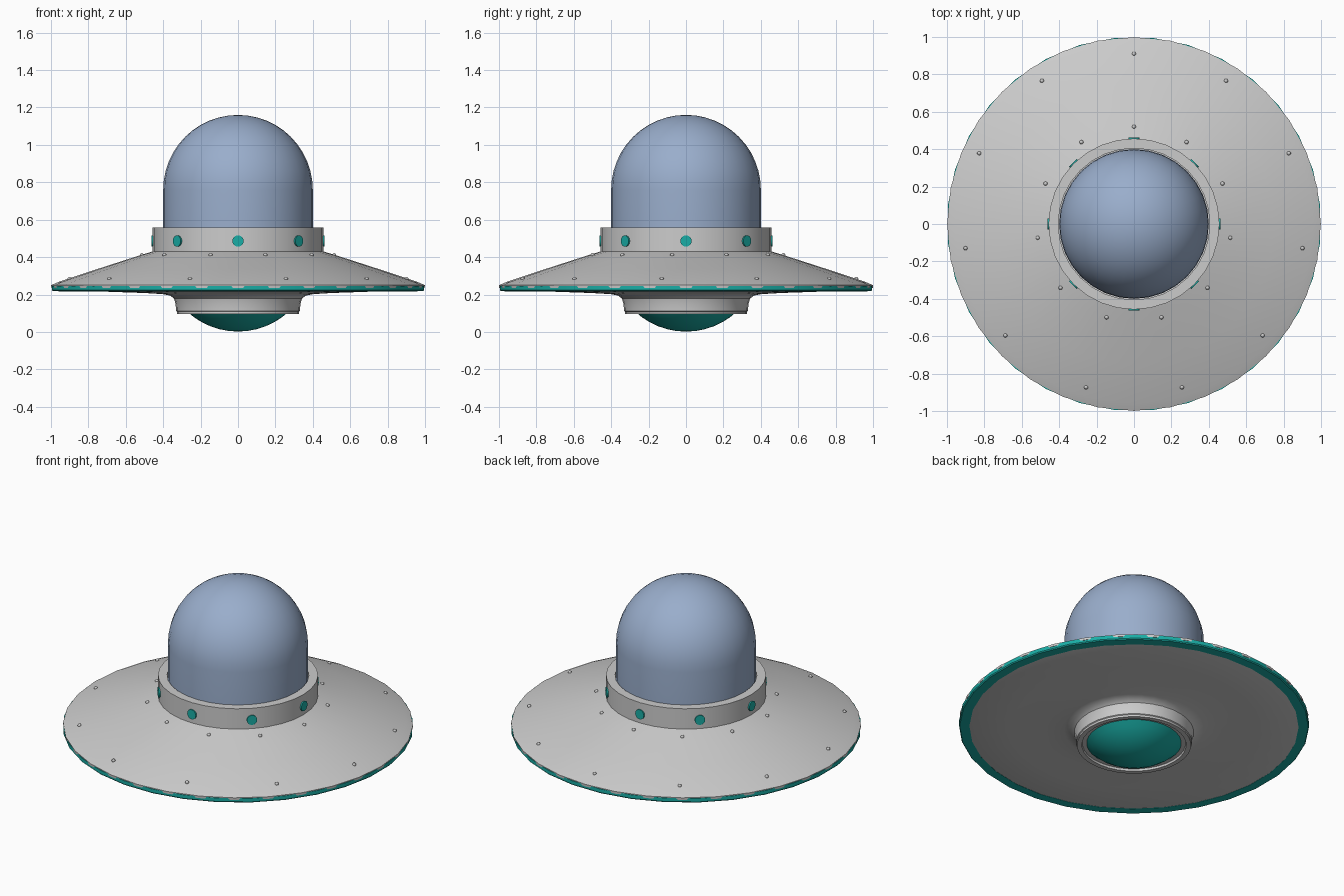
import bpy, bmesh
from math import sin, cos, pi, radians
from mathutils import Matrix, Vector

if "Cube" in bpy.data.objects:
    bpy.data.objects.remove(bpy.data.objects["Cube"])

SEG = 32


def material(name, rgb):
    m = bpy.data.materials.new(name)
    m.diffuse_color = (*rgb, 1)
    m.use_nodes = True
    m.node_tree.nodes["Principled BSDF"].inputs["Base Color"].default_value = m.diffuse_color
    return m


teal = material("teal", (0.01, 0.42, 0.38))
glass = material("blue_glass", (0.32, 0.42, 0.60))


def finish(bm, name, mat=None, angle=30):
    me = bpy.data.meshes.new(name)
    bmesh.ops.recalc_face_normals(bm, faces=bm.faces)
    bm.to_mesh(me)
    bm.free()
    for p in me.polygons:
        p.use_smooth = True
    me.set_sharp_from_angle(angle=radians(angle))
    if mat:
        me.materials.append(mat)
    ob = bpy.data.objects.new(name, me)
    bpy.context.collection.objects.link(ob)
    return ob


def lathe(name, profile, mat=None, closed=False, offset=0.0):
    """Revolve (radius, z) points around z; radius 0 becomes a pole."""
    bm = bmesh.new()
    rings = []
    for r, z in profile:
        if r < 1e-6:
            rings.append([bm.verts.new((0, 0, z))] * SEG)
        else:
            rings.append([bm.verts.new((r * cos(2 * pi * (i + offset) / SEG),
                                        r * sin(2 * pi * (i + offset) / SEG), z))
                          for i in range(SEG)])
    pairs = list(zip(rings, rings[1:]))
    if closed:
        pairs.append((rings[-1], rings[0]))
    for a, b in pairs:
        for i in range(SEG):
            j = (i + 1) % SEG
            bm.faces.new(list(dict.fromkeys((a[i], a[j], b[j], b[i]))))
    return finish(bm, name, mat)


# Saucer: sloped upper skin, thin edge, underside and neck with lamp recess
lathe("saucer_hull", [
    (0.44, 0.435), (0.52, 0.411), (0.75, 0.337), (0.96, 0.267), (0.999, 0.25), (0.998, 0.236),
    (0.95, 0.219), (0.70, 0.215), (0.50, 0.208), (0.40, 0.202), (0.362, 0.194), (0.342, 0.178),
    (0.334, 0.15), (0.331, 0.112), (0.326, 0.108), (0.326, 0.095), (0.298, 0.095),
    (0.295, 0.108), (0.262, 0.108)])

# Coloured strip around the rim, half a step out of phase with the hull
lathe("rim_band", [(0.94, 0.217), (0.995, 0.218), (1.0, 0.224), (1.0, 0.246), (0.95, 0.240)],
      teal, closed=True, offset=0.5)

# Collar holding the dome
lathe("collar", [(0.457, 0.425), (0.457, 0.558), (0.405, 0.558), (0.405, 0.53)])

# Canopy: short cylinder capped with a hemisphere
N = 12
lathe("dome", [(0.40, 0.53)] + [(0.40 * cos(pi / 2 * k / N), 0.76 + 0.40 * sin(pi / 2 * k / N))
                                for k in range(N + 1)], glass)

# Belly lamp: shallow cap of a sphere
A = radians(43.6)
lathe("belly_lamp", [(0.4 * sin(A * k / 6), 0.402 - 0.4 * cos(A * k / 6)) for k in range(7)], teal)

# Eight round portholes on the collar
bm = bmesh.new()
for k in range(8):
    mat = (Matrix.Rotation(k * pi / 4, 4, 'Z') @ Matrix.Translation((0.452, 0, 0.486))
           @ Matrix.Rotation(pi / 2, 4, 'Y'))
    bmesh.ops.create_cone(bm, cap_ends=True, segments=20, radius1=0.03, radius2=0.03,
                          depth=0.022, matrix=mat)
finish(bm, "portholes", teal)

# Two rings of eleven rivets on the upper skin
for name, r, z in (("inner_rivets", 0.52, 0.411), ("outer_rivets", 0.91, 0.284)):
    bm = bmesh.new()
    for k in range(11):
        a = pi / 2 + 2 * pi * k / 11
        bmesh.ops.create_uvsphere(bm, u_segments=10, v_segments=6, radius=0.011,
                                  matrix=Matrix.Translation((r * cos(a), r * sin(a), z)))
    finish(bm, name, angle=60)
